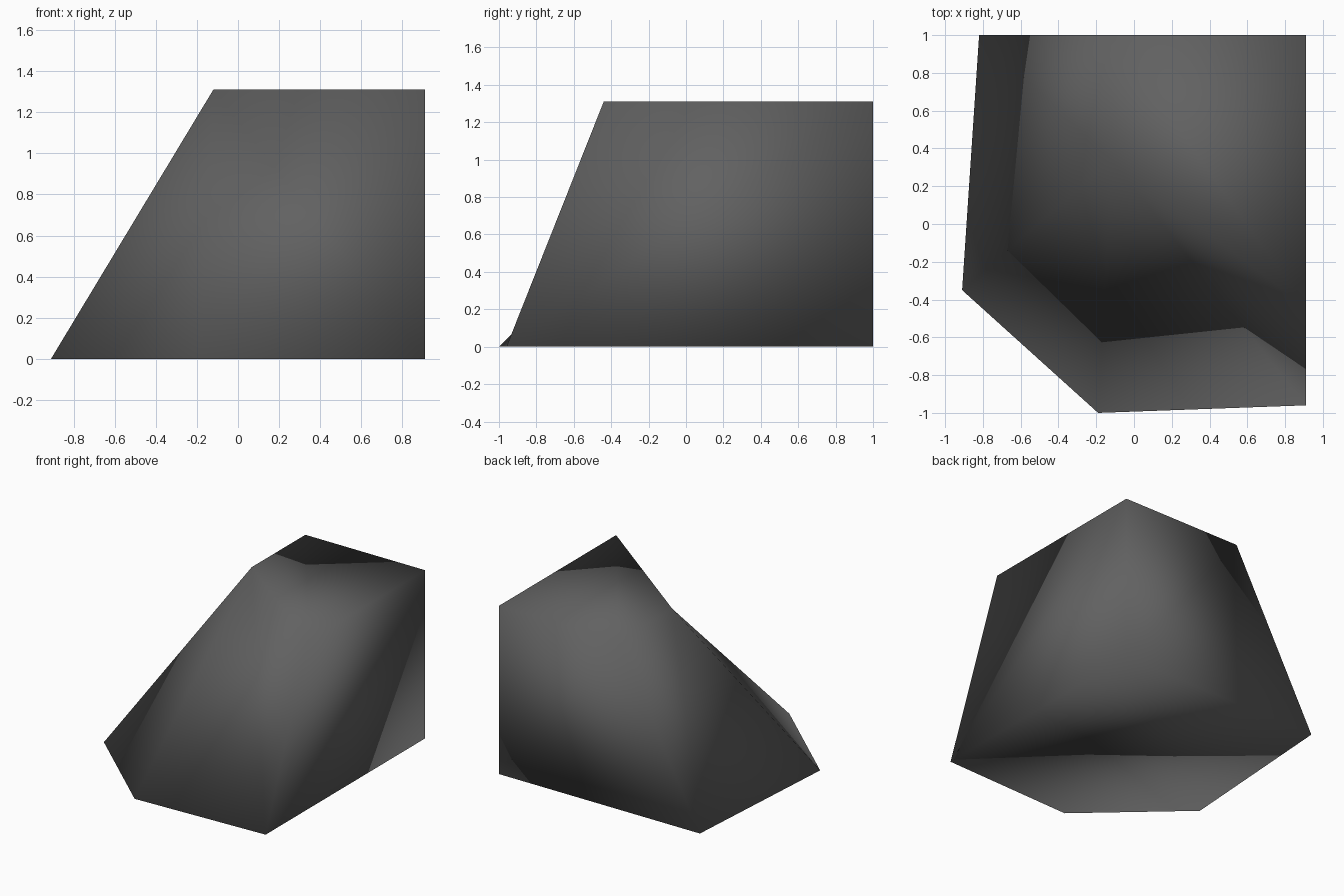
import bpy
import bmesh

# Remove the default cube only
cube = bpy.data.objects.get("Cube")
if cube:
    bpy.data.objects.remove(cube, do_unlink=True)

HEIGHT = 1.31

# Ground and crown outlines of the rock, counter-clockwise from above
ground = [(-0.82, 1), (-0.91, -0.35), (-0.19, -1), (0.91, -0.96), (0.91, 1)]
crown = [(-0.12, 1), (-0.12, 0.34), (0.91, -0.44), (0.91, 1)]


def make_material(name, color):
    mat = bpy.data.materials.new(name)
    mat.use_nodes = True
    mat.diffuse_color = color
    bsdf = next(n for n in mat.node_tree.nodes if n.type == 'BSDF_PRINCIPLED')
    bsdf.inputs["Base Color"].default_value = color
    return mat


bm = bmesh.new()
low = [bm.verts.new((x, y, 0)) for x, y in ground]
top = [bm.verts.new((x, y, HEIGHT)) for x, y in crown]

# Flat base and flat crown
bm.faces.new(low)
bm.faces.new(top)

# Sloping flanks fan out from the crown's inner corner
corner = top[1]
for a, b in zip(low[:3], low[1:4]):
    bm.faces.new((a, b, corner))
bm.faces.new((low[0], corner, top[0]))
bm.faces.new((low[3], top[2], corner))

# Upright side and back walls
bm.faces.new((low[3], low[4], top[3], top[2]))
bm.faces.new((low[4], low[0], top[0], top[3]))

bmesh.ops.recalc_face_normals(bm, faces=bm.faces)
for face in bm.faces:
    face.smooth = True

mesh = bpy.data.meshes.new("rock")
bm.to_mesh(mesh)
bm.free()
mesh.materials.append(make_material("dark grey stone", (0.12, 0.12, 0.12, 1)))
rock = bpy.data.objects.new("rock", mesh)
bpy.context.collection.objects.link(rock)
